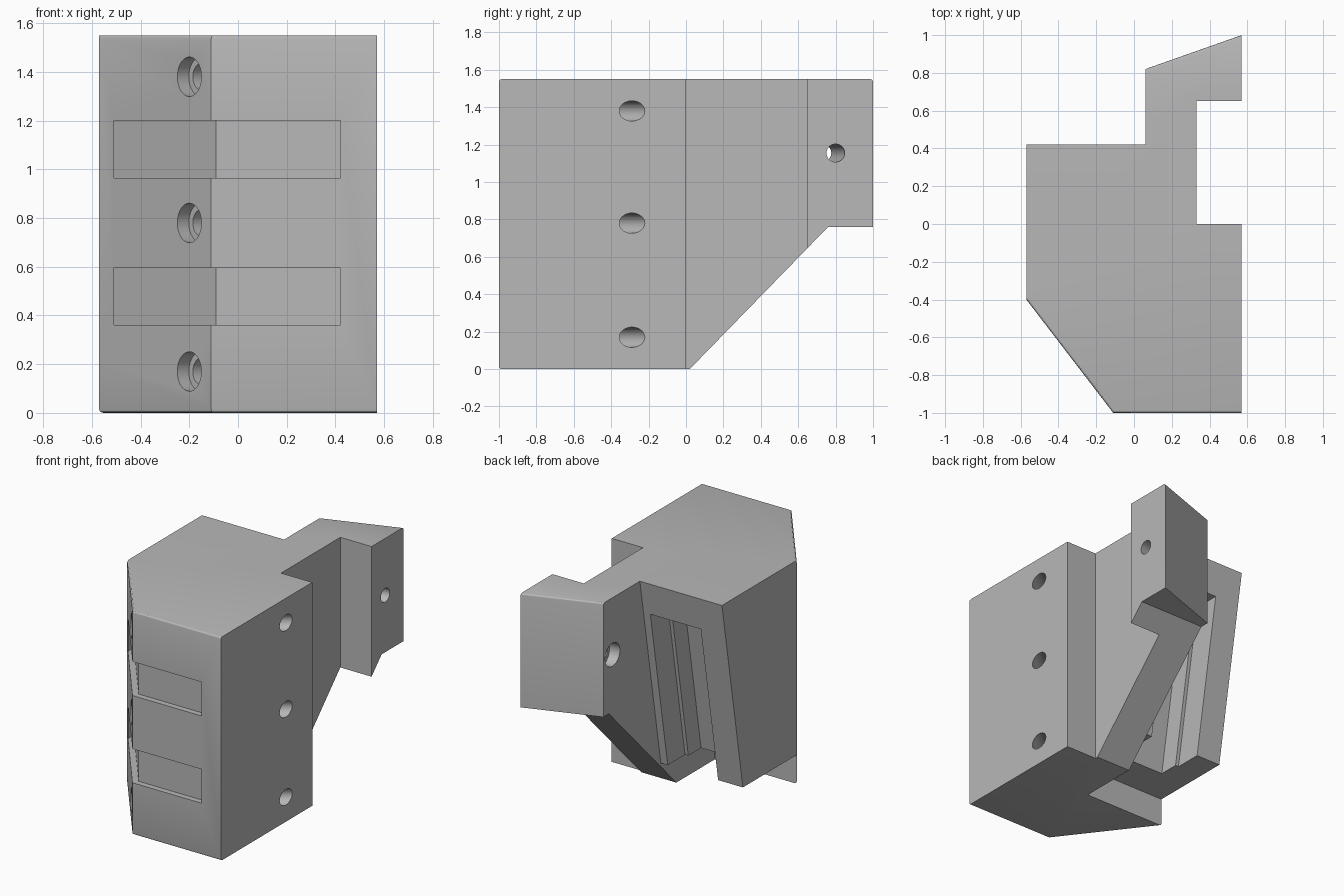
import bpy, bmesh, math
from mathutils import Vector

if "Cube" in bpy.data.objects:
    bpy.data.objects.remove(bpy.data.objects["Cube"], do_unlink=True)

grey = bpy.data.materials.new("plain_grey")
grey.use_nodes = True
grey.diffuse_color = (0.48, 0.48, 0.48, 1)
grey.node_tree.nodes["Principled BSDF"].inputs["Base Color"].default_value = (0.48, 0.48, 0.48, 1)

HEIGHT = 1.55
LEAN = 0.17
cutters = []


def make_object(name, bm):
    bmesh.ops.recalc_face_normals(bm, faces=bm.faces)
    mesh = bpy.data.meshes.new(name)
    bm.to_mesh(mesh)
    bm.free()
    mesh.materials.append(grey)
    obj = bpy.data.objects.new(name, mesh)
    bpy.context.collection.objects.link(obj)
    return obj


def prism(profile, axis, lo, hi):
    """Extrude a 2D profile along x (profile in y, z) or z (profile in x, y)."""
    bm = bmesh.new()
    place = (lambda p, d: (d, *p)) if axis == "x" else (lambda p, d: (*p, d))
    face = bm.faces.new([bm.verts.new(place(p, lo)) for p in profile])
    made = bmesh.ops.extrude_face_region(bm, geom=[face])["geom"]
    shift = Vector(place((0, 0), hi - lo))
    bmesh.ops.translate(bm, vec=shift, verts=[g for g in made if isinstance(g, bmesh.types.BMVert)])
    return bm


def cut_prism(name, *args):
    cutters.append(make_object(name, prism(*args)))


def cut_hole(name, start, end, radius):
    start, end = Vector(start), Vector(end)
    axis = end - start
    bm = bmesh.new()
    bmesh.ops.create_cone(bm, cap_ends=True, segments=40, radius1=radius, radius2=radius, depth=axis.length)
    bm.transform(axis.to_track_quat("Z", "Y").to_matrix().to_4x4())
    bmesh.ops.translate(bm, vec=(start + end) / 2, verts=bm.verts)
    cutters.append(make_object(name, bm))


def lean_y(z):
    return 0.42 - LEAN * (HEIGHT - z)


# Body and hooked arm in one outline
outline = [(0.57, -1), (-0.11, -1), (-0.57, -0.4), (-0.57, 0.42), (0.06, 0.42), (0.06, 0.82),
           (0.57, 1), (0.57, 0.65), (0.33, 0.65), (0.33, 0), (0.57, 0)]
bm = prism(outline, "z", 0, HEIGHT)


# Softened rims along the front, the chamfer and the back of the arm
def soft(edge):
    a, b = (v.co for v in edge.verts)
    if abs(a.z - b.z) > 0.01:
        return False
    mid = (a + b) / 2
    return mid.y < -0.6 and mid.x < 0.4 or mid.y > 0.85 and mid.x < 0.5


bmesh.ops.bevel(bm, geom=[e for e in bm.edges if soft(e)], offset=0.015, segments=3,
                profile=0.5, affect="EDGES")
body = make_object("mount_body", bm)

# Sloped underside of the arm and leaning back of the body
cut_prism("underside_cutter", [(0.02, 0), (0.76, 0.76), (1.2, 0.76), (1.2, -0.2), (-0.175, -0.2)],
          "x", -0.8, 0.8)
cut_prism("back_cutter", [(lean_y(1.7), 1.7), (lean_y(-0.1), -0.1), (0.5, -0.1), (0.5, 1.7)],
          "x", -0.8, 0.06)

# Raised bottom behind the chamfer
cut_prism("bottom_notch_cutter", [(-0.4, -0.1), (0.6, -0.1), (0.6, 0.2), (-0.4, 0.2)],
          "x", -0.8, 0.06)

# Stepped pocket in the leaning back
for name, x0, x1, depth in (("wide_pocket_cutter", -0.38, 0.007, 0.19),
                            ("deep_pocket_cutter", -0.355, -0.018, 0.33)):
    cut_prism(name, [(0.68, 1.32), (lean_y(1.32) - depth, 1.32),
                     (lean_y(-0.1) - depth, -0.1), (0.68, -0.1)], "x", x0, x1)

# Shallow strap channels around the front
channel = [(-0.51, -1.2), (0.42, -1.2), (0.42, -0.96), (-0.09, -0.96), (-0.51, -0.412)]
for z in (0.36, 0.965):
    cut_prism("channel_cutter", channel, "z", z, z + 0.235)

# Bolt holes square to the chamfer, with counterbores
drill = Vector((0.79, 0.61, 0)).normalized()
for z in (0.17, 0.78, 1.38):
    entry = Vector((-0.2, -0.883, z))
    cut_hole("bolt_hole_cutter", entry - drill * 0.1, entry + drill * 1.2, 0.054)
    cut_hole("counterbore_cutter", entry - drill * 0.1, entry + drill * 0.06, 0.081)

# Slanted hole through the end of the arm
entry = Vector((0.06, 0.72, 1.155))
drill = Vector((0.51, 0.08, 0)).normalized()
cut_hole("arm_hole_cutter", entry - drill * 0.1, entry + drill * 0.65, 0.048)
cut_hole("arm_counterbore_cutter", entry - drill * 0.1, entry + drill * 0.06, 0.08)

# Apply all cuts, then remove the cutters
for cutter in cutters:
    mod = body.modifiers.new(cutter.name, "BOOLEAN")
    mod.operation = "DIFFERENCE"
    mod.solver = "EXACT"
    mod.object = cutter
    cutter.hide_render = True
bpy.context.view_layer.objects.active = body
body.select_set(True)
for mod in list(body.modifiers):
    bpy.ops.object.modifier_apply(modifier=mod.name)
for cutter in cutters:
    bpy.data.objects.remove(cutter, do_unlink=True)
bpy.ops.object.shade_smooth_by_angle(angle=math.radians(25))
